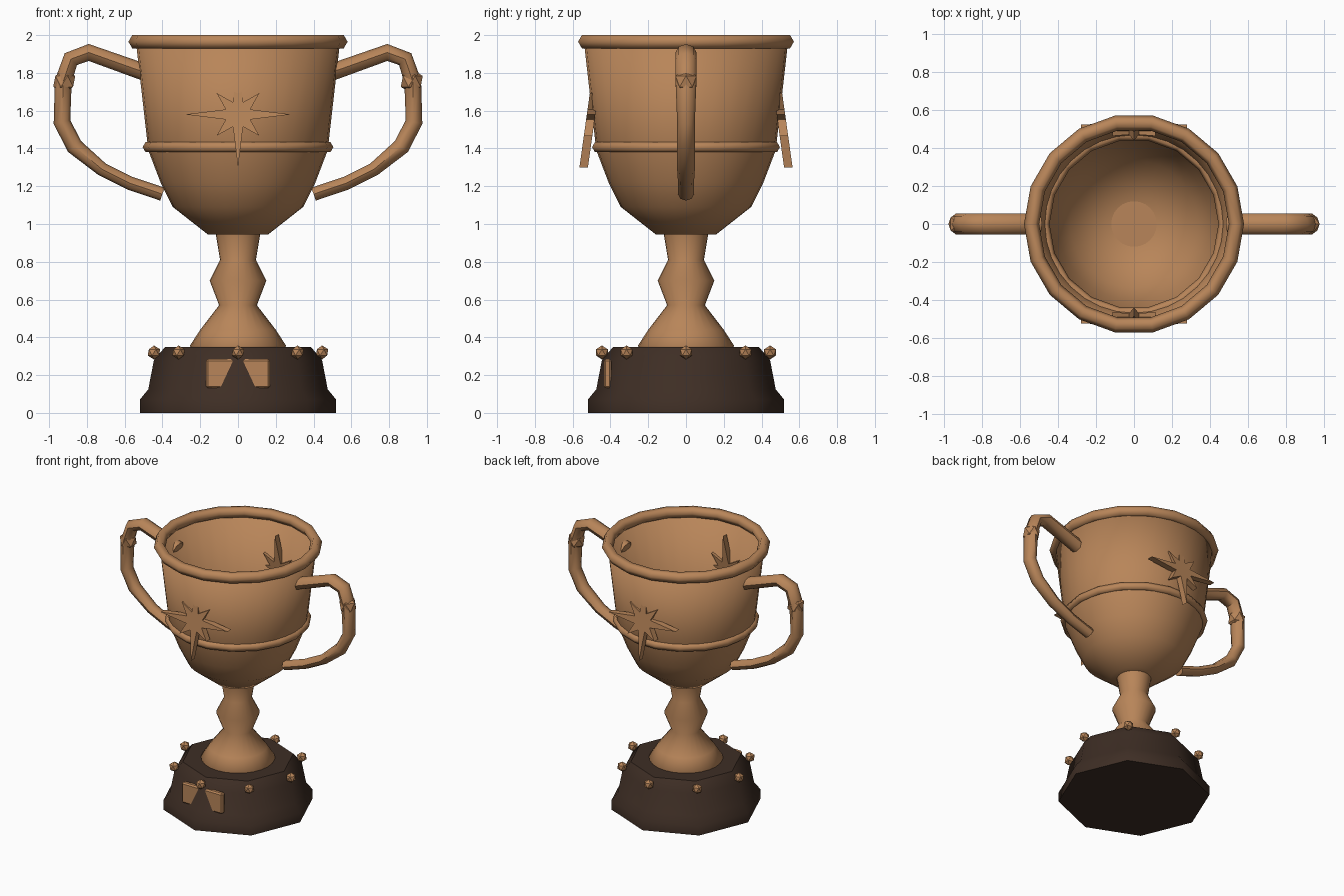
import bpy, bmesh
from math import sin, cos, pi, radians
from mathutils import Vector, Matrix

if "Cube" in bpy.data.objects:
    bpy.data.objects.remove(bpy.data.objects["Cube"], do_unlink=True)


def material(name, rgb):
    m = bpy.data.materials.new(name)
    m.use_nodes = True
    m.diffuse_color = (*rgb, 1)
    m.node_tree.nodes["Principled BSDF"].inputs["Base Color"].default_value = (*rgb, 1)
    return m


BRONZE = material("bronze", (0.48, 0.235, 0.1))
DARK = material("dark_wood", (0.048, 0.027, 0.018))


def finish(name, bm, mat, smooth=None):
    bmesh.ops.recalc_face_normals(bm, faces=bm.faces)
    mesh = bpy.data.meshes.new(name)
    bm.to_mesh(mesh)
    bm.free()
    mesh.materials.append(mat)
    ob = bpy.data.objects.new(name, mesh)
    bpy.context.collection.objects.link(ob)
    if smooth:
        bpy.ops.object.select_all(action="DESELECT")
        ob.select_set(True)
        bpy.context.view_layer.objects.active = ob
        bpy.ops.object.shade_smooth_by_angle(angle=radians(smooth))
    return ob


def bridge(bm, rings):
    for a, b in zip(rings, rings[1:]):
        n = len(a)
        for i in range(n):
            bm.faces.new((a[i], a[(i + 1) % n], b[(i + 1) % n], b[i]))


def lathe(name, profile, sides, mat, smooth, loop=False, cap=False):
    """Turn (radius, height) points around z."""
    bm = bmesh.new()
    rings = [[bm.verts.new((r * cos(2 * pi * i / sides), r * sin(2 * pi * i / sides), z))
              for i in range(sides)] for r, z in profile]
    bridge(bm, rings + rings[:1] if loop else rings)
    if cap:
        bm.faces.new(rings[0])
        bm.faces.new(rings[-1])
    return finish(name, bm, mat, smooth)


def ring(name, radius, z, thick):
    profile = [(radius + thick * cos(k * pi / 3), z + thick * sin(k * pi / 3)) for k in range(6)]
    return lathe(name, profile, 18, BRONZE, 62, loop=True)


def gem(name, location, radius):
    bm = bmesh.new()
    bmesh.ops.create_icosphere(bm, subdivisions=1, radius=radius,
                               matrix=Matrix.Translation(location))
    return finish(name, bm, BRONZE)


# Octagonal plinth
lathe("plinth", [(0.52, 0), (0.52, 0.07), (0.475, 0.125), (0.445, 0.28), (0.385, 0.35)],
      8, DARK, 48, cap=True)

# Studs around the plinth
for i in range(8):
    a = i * pi / 4
    gem(f"plinth_stud_{i + 1}", (0.445 * cos(a), 0.445 * sin(a), 0.32), 0.037)

# Plaque, partly sunk into the front corner of the plinth
bm = bmesh.new()
bmesh.ops.create_cube(bm, size=1, matrix=Matrix.Translation((0, -0.415, 0.208))
                      @ Matrix.Diagonal((0.34, 0.04, 0.155, 1)))
bmesh.ops.bevel(bm, geom=bm.edges[:], offset=0.01, segments=1, affect="EDGES")
finish("plaque", bm, BRONZE)

# Stem
lathe("stem", [(0.24, 0.33), (0.255, 0.355), (0.2, 0.44), (0.1, 0.57), (0.15, 0.7),
               (0.095, 0.81), (0.12, 0.96)], 24, BRONZE, 65, cap=True)

# Bowl, with a thin wall
bowl = lathe("bowl", [(0.02, 0.943), (0.16, 0.945), (0.345, 1.09), (0.41, 1.22),
                      (0.475, 1.39), (0.54, 1.96)], 32, BRONZE, 65)
bm = bmesh.new()
bm.from_mesh(bowl.data)
hole = [e for e in bm.edges if all(v.co.z < 0.944 for v in e.verts)]
bmesh.ops.holes_fill(bm, edges=hole)
bmesh.ops.recalc_face_normals(bm, faces=bm.faces)
if min(bm.faces, key=lambda f: f.calc_center_median().z).normal.z > 0:
    bmesh.ops.reverse_faces(bm, faces=bm.faces)
bm.to_mesh(bowl.data)
bm.free()
wall = bowl.modifiers.new("wall", "SOLIDIFY")
wall.thickness = 0.01
wall.offset = -1

ring("rim", 0.54, 1.965, 0.04)
ring("bowl_band", 0.475, 1.407, 0.03)

# Eight-pointed stars, leaning so the top point passes into the bowl
for name, side in (("front_star", -1), ("back_star", 1)):
    bm = bmesh.new()
    layers = []
    for y in (0.48, 0.525):
        layer = []
        for i in range(16):
            r = 0.07 if i % 2 else (0.16 if i % 4 else 0.28)
            x, z = r * cos(i * pi / 8), r * sin(i * pi / 8)
            layer.append(bm.verts.new((x, side * (y - 0.14 * z), 1.58 + z)))
        layers.append(layer)
        bm.faces.new(layer)
    bridge(bm, layers)
    finish(name, bm, BRONZE)

# Handles: centre line (x, z) swept with an eight-sided section, and a gem on each
PATH = [(0.5, 1.805), (0.79, 1.908), (0.885, 1.873), (0.925, 1.755), (0.932, 1.54),
        (0.865, 1.41), (0.72, 1.29), (0.57, 1.215), (0.4, 1.158)]
for name, side in (("left", 1), ("right", -1)):
    bm = bmesh.new()
    pts = [Vector((side * x, 0, z)) for x, z in PATH]
    rings = []
    for i, p in enumerate(pts):
        before = (p - pts[i - 1]).normalized() if i else Vector()
        after = (pts[i + 1] - p).normalized() if i < len(pts) - 1 else Vector()
        t = (before + after).normalized()
        out = Vector((t.z, 0, -t.x))
        deep = 0.055 if i < 4 else 0.047 if i < 7 else 0.042
        wide = 0.045 if i < 6 else 0.036
        rings.append([bm.verts.new(p + out * wide * cos(k * pi / 4)
                                   + Vector((0, deep * sin(k * pi / 4), 0))) for k in range(8)])
    bridge(bm, rings)
    bm.faces.new(rings[0])
    bm.faces.new(rings[-1])
    finish(name + "_handle", bm, BRONZE, 50)
    gem(name + "_handle_gem", (side * 0.92, 0, 1.755), 0.065)
